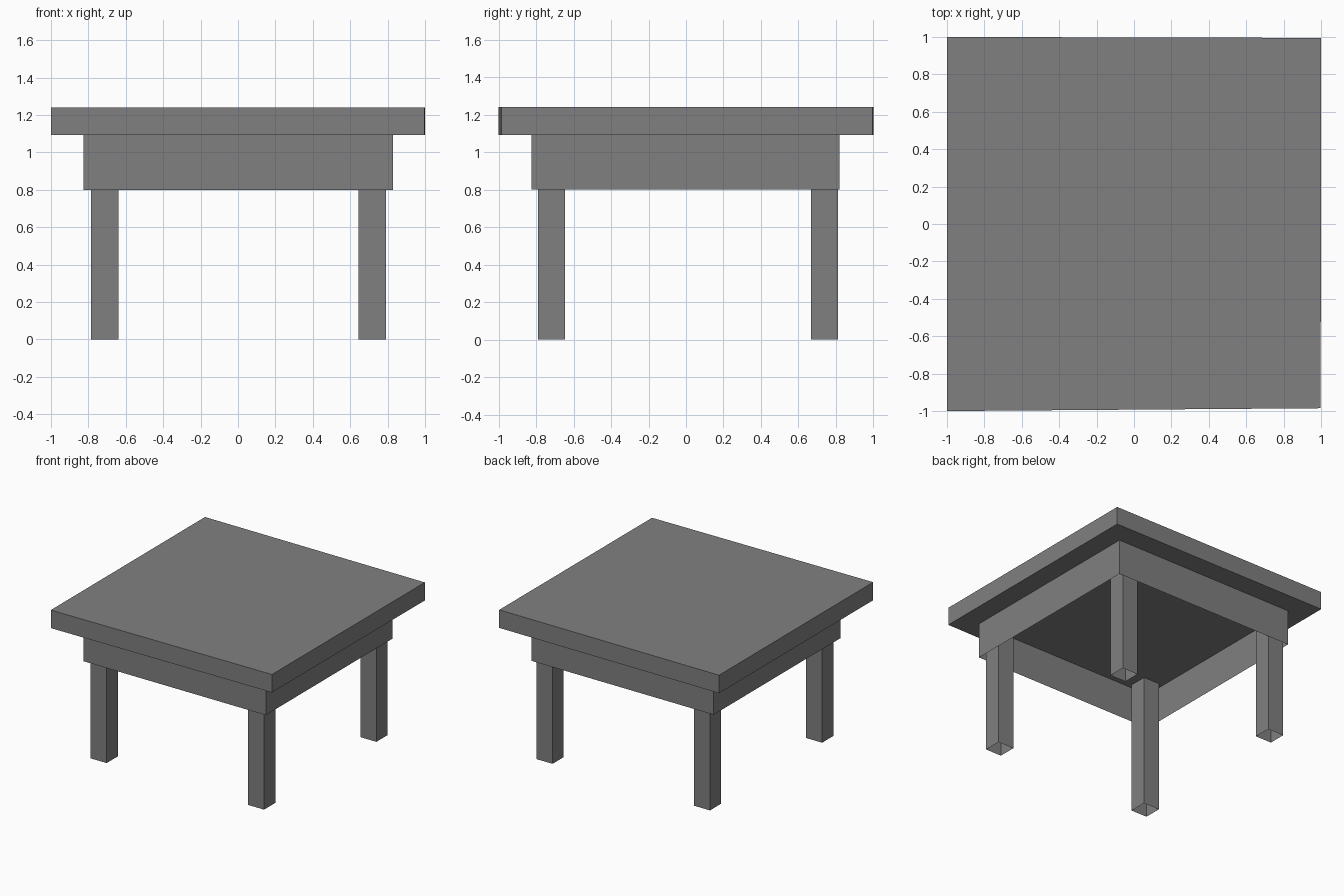
import bpy
import bmesh

cube = bpy.data.objects.get("Cube")
if cube:
    bpy.data.objects.remove(cube, do_unlink=True)

grey = bpy.data.materials.new("mid grey")
grey.use_nodes = True
colour = (0.216, 0.216, 0.216, 1)
grey.diffuse_color = colour
grey.node_tree.nodes["Principled BSDF"].inputs["Base Color"].default_value = colour


def prism(name, corners, z0, z1, capped):
    """Extrude a counter-clockwise outline upwards; uncapped ones are thin open tubes."""
    bm = bmesh.new()
    low = [bm.verts.new((x, y, z0)) for x, y in corners]
    high = [bm.verts.new((x, y, z1)) for x, y in corners]
    n = len(corners)
    for i in range(n):
        j = (i + 1) % n
        bm.faces.new((low[i], low[j], high[j], high[i]))
    if capped:
        bm.faces.new(low[::-1])
        bm.faces.new(high)
    mesh = bpy.data.meshes.new(name)
    bm.to_mesh(mesh)
    bm.free()
    mesh.materials.append(grey)
    obj = bpy.data.objects.new(name, mesh)
    bpy.context.collection.objects.link(obj)
    return obj


def rect(x0, x1, y0, y1):
    return [(x0, y0), (x1, y0), (x1, y1), (x0, y1)]


APRON_Z, TOP_Z, HEIGHT = 0.8, 1.092, 1.24

# Slightly uneven slab on top
prism("table_top", [(-1, -1), (0.998, -0.985), (1, 0.995), (-1, 1)], TOP_Z, HEIGHT, True)

# Thin open skirt under the slab
prism("apron", rect(-0.825, 0.83, -0.825, 0.82), APRON_Z, TOP_Z, False)

# Hollow square legs running up inside the skirt
for side, xs in (("right", (-0.785, -0.64)), ("left", (0.645, 0.79))):
    for end, ys in (("front", (-0.79, -0.645)), ("back", (0.667, 0.81))):
        prism(f"{end}_{side}_leg", rect(*xs, *ys), 0, TOP_Z, False)
